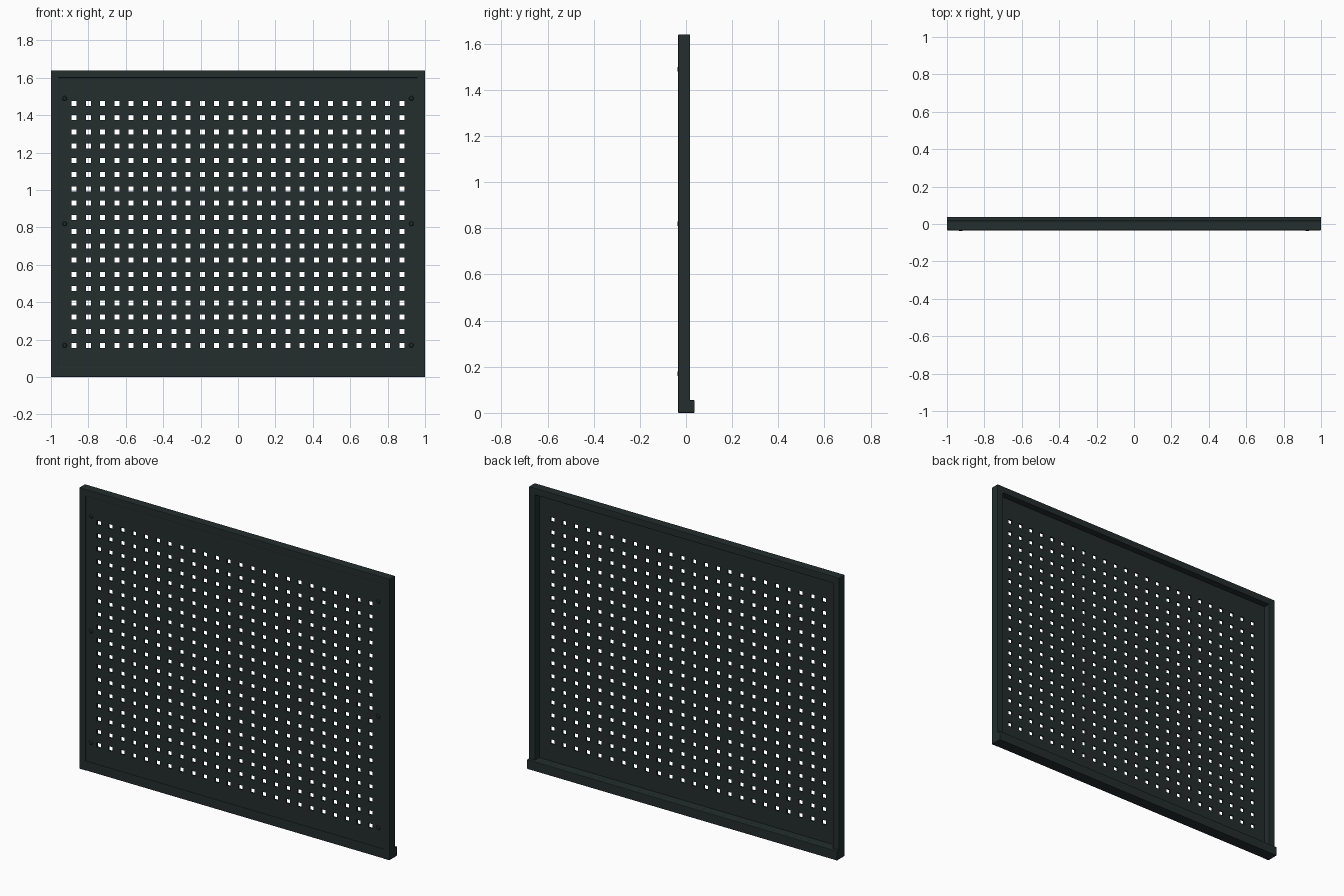
import bpy
import bmesh
from math import radians
from mathutils import Matrix, Vector

cube = bpy.data.objects.get("Cube")
if cube:
    bpy.data.objects.remove(cube, do_unlink=True)

WIDTH, HEIGHT = 2.0, 1.64
FRONT, BACK, LIP_BACK = -0.034, 0.018, 0.037
RAIL, BOTTOM_RAIL = 0.04, 0.055
COLUMNS, ROWS, PITCH, HOLE = 24, 18, 0.0762, 0.026
FIRST_ROW = 0.168
SHEET_FRONT, SHEET_THICKNESS = -0.031, 0.01


def make_material(name, color):
    mat = bpy.data.materials.new(name)
    mat.use_nodes = True
    mat.diffuse_color = color
    mat.node_tree.nodes["Principled BSDF"].inputs["Base Color"].default_value = color
    return mat


paint = make_material("dark green grey", (0.017, 0.026, 0.026, 1))


def make_object(name, bm):
    bmesh.ops.recalc_face_normals(bm, faces=bm.faces[:])
    mesh = bpy.data.meshes.new(name)
    bm.to_mesh(mesh)
    bm.free()
    mesh.materials.append(paint)
    obj = bpy.data.objects.new(name, mesh)
    bpy.context.collection.objects.link(obj)
    return obj


def box(name, low, high, bevel=0.003):
    low, high = Vector(low), Vector(high)
    bm = bmesh.new()
    bmesh.ops.create_cube(bm, size=1, matrix=Matrix.Translation((low + high) / 2)
                          @ Matrix.Diagonal((*(high - low), 1)))
    obj = make_object(name, bm)
    mod = obj.modifiers.new("soft edges", "BEVEL")
    mod.width = bevel
    mod.segments = 2
    return obj


# Frame rails
half = WIDTH / 2
inner = half - RAIL
box("left_rail", (inner, FRONT, 0), (half, BACK, HEIGHT))
box("right_rail", (-half, FRONT, 0), (-inner, BACK, HEIGHT))
box("top_rail", (-inner - 0.005, FRONT, HEIGHT - RAIL), (inner + 0.005, BACK, HEIGHT))
box("bottom_rail", (-half, FRONT, 0), (half, BACK, BOTTOM_RAIL), 0.005)

# Ledge along the back of the bottom rail
box("back_lip", (-half, BACK - 0.006, 0), (half, LIP_BACK, BOTTOM_RAIL))


# Perforated sheet: a grid whose odd cells are left open
def grid_lines(start, end, first, count):
    lines = [start]
    for i in range(count):
        center = first + i * PITCH
        lines += [center - HOLE / 2, center + HOLE / 2]
    return lines + [end]


xs = grid_lines(-inner, inner, -(COLUMNS - 1) * PITCH / 2, COLUMNS)
zs = grid_lines(BOTTOM_RAIL, HEIGHT - RAIL, FIRST_ROW, ROWS)
bm = bmesh.new()
verts = [[bm.verts.new((x, SHEET_FRONT, z)) for x in xs] for z in zs]
for r in range(len(zs) - 1):
    for c in range(len(xs) - 1):
        if r % 2 and c % 2:
            continue
        bm.faces.new((verts[r][c], verts[r][c + 1],
                      verts[r + 1][c + 1], verts[r + 1][c]))
for face in bm.faces:
    face.normal_update()
sheet = make_object("perforated_sheet", bm)
if sheet.data.polygons[0].normal.y > 0:
    sheet.data.flip_normals()
solid = sheet.modifiers.new("thickness", "SOLIDIFY")
solid.thickness = SHEET_THICKNESS
solid.offset = -1

# Screw heads down both sides
for side, x in (("left", 0.927), ("right", -0.927)):
    for level, z in (("lower", 0.17), ("middle", 0.82), ("upper", 1.49)):
        bm = bmesh.new()
        place = (Matrix.Translation((x, SHEET_FRONT - 0.0025, z))
                 @ Matrix.Rotation(radians(90), 4, "X"))
        bmesh.ops.create_cone(bm, cap_ends=True, segments=20, radius1=0.013,
                              radius2=0.009, depth=0.007, matrix=place)
        make_object(f"{side}_{level}_screw", bm)
